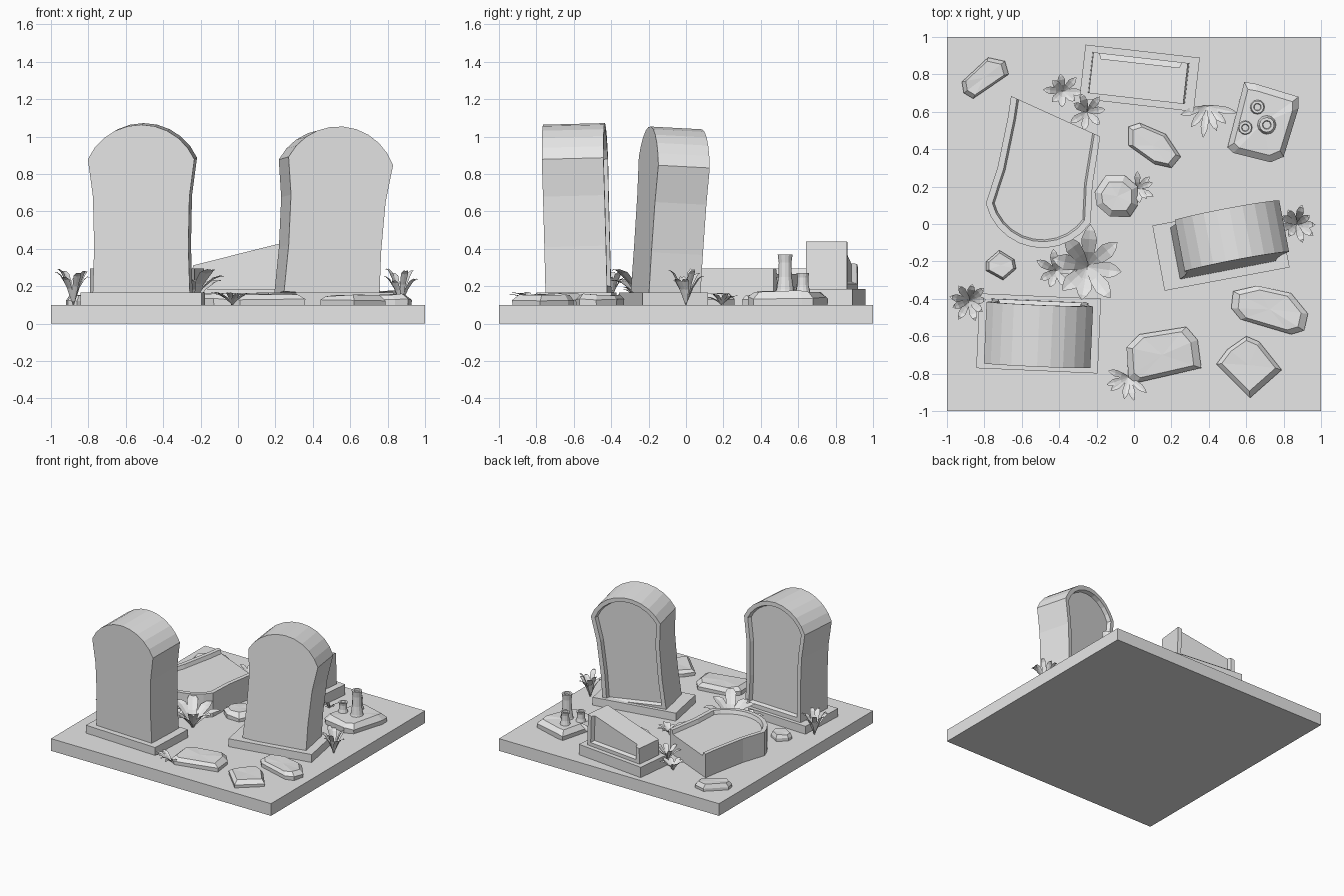
import bpy, bmesh, math, random
from mathutils import Vector

random.seed(4)
cube = bpy.data.objects.get("Cube")
if cube:
    bpy.data.objects.remove(cube, do_unlink=True)

GREY = (0.8, 0.8, 0.8, 1)
stone_grey = bpy.data.materials.new("stone_grey")
stone_grey.use_nodes = True
stone_grey.diffuse_color = GREY
stone_grey.node_tree.nodes["Principled BSDF"].inputs["Base Color"].default_value = GREY

GROUND = 0.1


def finish(bm, name, location=(0, 0, 0), degrees=(0, 0, 0), recalc=True):
    if recalc:
        bmesh.ops.recalc_face_normals(bm, faces=bm.faces)
    mesh = bpy.data.meshes.new(name)
    bm.to_mesh(mesh)
    bm.free()
    mesh.materials.append(stone_grey)
    obj = bpy.data.objects.new(name, mesh)
    obj.location = location
    obj.rotation_euler = [math.radians(d) for d in degrees]
    bpy.context.collection.objects.link(obj)
    return obj


def block(name, center, size, turn=0):
    bm = bmesh.new()
    bmesh.ops.create_cube(bm, size=1)
    bmesh.ops.scale(bm, vec=size, verts=bm.verts)
    finish(bm, name, center, (0, 0, turn))


def headstone(name, depth, location, degrees, keep=None):
    """Arched slab with a framed recess on +y; keep selects a broken half."""
    shoulder, rise, wide = 0.72, 0.185, 0.285
    radius = (wide ** 2 + rise ** 2) / (2 * rise)
    sweep = math.asin(wide / radius)
    half = [(0.26, 0), (0.252, 0.25), (0.258, 0.52)]
    arch = []
    for i in range(11):
        a = sweep * (1 - i / 5)
        arch.append((radius * math.sin(a), shoulder + rise - radius + radius * math.cos(a)))
    outline = half + arch + [(-x, z) for x, z in reversed(half)]

    bm = bmesh.new()
    front = bm.faces.new([bm.verts.new((x, -depth / 2, z)) for x, z in outline])
    grown = bmesh.ops.extrude_face_region(bm, geom=[front])["geom"]
    bmesh.ops.translate(bm, vec=(0, depth, 0),
                        verts=[v for v in grown if isinstance(v, bmesh.types.BMVert)])
    back = next(f for f in grown if isinstance(f, bmesh.types.BMFace))
    bmesh.ops.recalc_face_normals(bm, faces=bm.faces)
    # frame, then the sunken panel
    bmesh.ops.inset_region(bm, faces=[back], thickness=0.033, use_even_offset=True)
    bmesh.ops.inset_region(bm, faces=[back], thickness=0.01, depth=-0.03, use_even_offset=True)
    if keep:
        cut = bmesh.ops.bisect_plane(
            bm, geom=bm.verts[:] + bm.edges[:] + bm.faces[:],
            plane_co=(0, 0, 0.195), plane_no=(-0.25, 0, 1),
            clear_outer=keep == "lower", clear_inner=keep == "upper")
        rim = [e for e in cut["geom_cut"] if isinstance(e, bmesh.types.BMEdge)]
        bmesh.ops.contextual_create(bm, geom=rim)
    finish(bm, name, location, degrees)


def rock(name, height, outline, bevel=0.82):
    """Flat-topped stone from a footprint given in hundredths."""
    points = [Vector((x / 100, y / 100, 0)) for x, y in outline]
    middle = sum(points, Vector()) / len(points)
    bm = bmesh.new()
    rings = []
    for scale, level in ((0.98, -0.02), (1, 0.5 * height), (bevel, height)):
        ring = []
        for p in points:
            q = (p - middle) * scale
            wobble = random.uniform(-0.1, 0.1) * height if level > 0 else 0
            ring.append(bm.verts.new((q.x, q.y, level + wobble)))
        rings.append(ring)
    n = len(points)
    for low, high in zip(rings, rings[1:]):
        for i in range(n):
            j = (i + 1) % n
            bm.faces.new((low[i], low[j], high[j], high[i]))
    bm.faces.new(rings[0])
    top = bm.faces.new(rings[-1])
    bmesh.ops.poke(bm, faces=[top])
    finish(bm, name, (middle.x, middle.y, GROUND))


def candle(name, x, y, top, radius):
    """Lathed stub with a melted foot and a dished top."""
    base = 0.15
    tall = top - base
    profile = [(1.45, 0), (1.15, 0.15 * tall), (0.9, 0.45 * tall), (0.85, 0.8 * tall),
               (1, tall), (0.6, tall), (0.5, tall - 0.012), (0, tall - 0.012)]
    bm = bmesh.new()
    verts = [bm.verts.new((r * radius, 0, z)) for r, z in profile]
    edges = [bm.edges.new(pair) for pair in zip(verts, verts[1:])]
    bmesh.ops.spin(bm, geom=verts + edges, cent=(0, 0, 0), axis=(0, 0, 1),
                   angle=math.tau, steps=12, use_merge=True)
    bmesh.ops.remove_doubles(bm, verts=bm.verts, dist=0.0005)
    finish(bm, name, (x, y, base))


def plant(name, x, y, leaves, reach, height, width, start=0, span=360):
    """Rosette of arching folded leaves."""
    bm = bmesh.new()
    for k in range(leaves):
        angle = math.radians(start + span * k / leaves) + random.uniform(-0.15, 0.15)
        length = reach * random.uniform(0.8, 1.1)
        lift = height * random.uniform(0.65, 1)
        out = Vector((math.cos(angle), math.sin(angle), 0))
        side = Vector((-out.y, out.x, 0))
        rows = []
        for t, w in ((0, 0.25), (0.35, 0.8), (0.65, 1), (0.85, 0.6)):
            spine = out * length * t + Vector((0, 0, lift * t * (2 - t)))
            edge = Vector((0, 0, 0.2 * width * w))
            rows.append([bm.verts.new(p) for p in (
                spine - side * width * w + edge, spine, spine + side * width * w + edge)])
        tip = bm.verts.new(out * length + Vector((0, 0, lift * 0.97)))
        for low, high in zip(rows, rows[1:]):
            for i in (0, 1):
                bm.faces.new((low[i], high[i], high[i + 1], low[i + 1]))
        for i in (0, 1):
            bm.faces.new((rows[-1][i], tip, rows[-1][i + 1]))
    bmesh.ops.reverse_faces(bm, faces=[f for f in bm.faces if f.normal.z < 0])
    for f in bm.faces:
        f.normal_update()
        if f.normal.z < 0:
            f.normal_flip()
    finish(bm, name, (x, y, GROUND), recalc=False)


# ground slab and plinths
block("ground_slab", (0, 0, 0.05), (2, 2, 0.1))
block("left_plinth", (-0.51, -0.585, 0.125), (0.65, 0.4, 0.08), -2.5)
block("right_plinth", (0.465, -0.12, 0.125), (0.68, 0.355, 0.08), 10.6)
block("broken_plinth", (0.03, 0.78, 0.135), (0.615, 0.29, 0.1), -6.5)

# headstones: two standing, one snapped in half with its top lying flat
headstone("left_headstone", 0.33, (-0.51, -0.575, 0.163), (1.5, 0, -2.5))
headstone("right_headstone", 0.28, (0.475, -0.11, 0.145), (-3, 4.5, 10.6))
headstone("broken_headstone_stub", 0.22, (0.025, 0.78, 0.18), (0, 0, -6.5), "lower")
headstone("fallen_headstone_top", 0.22, (-0.382, 0.767, 0.185), (90, 0, -10.4), "upper")

# scattered rocks
rock("back_left_rock", 0.05, [(-92, 76), (-78, 89), (-69, 87), (-67, 80), (-86, 67), (-91, 70)])
rock("middle_rock", 0.05, [(-3, 52), (3, 54), (17, 48), (25, 36), (20, 30), (11, 32), (-3, 42)])
rock("round_rock", 0.06, [(-21, 17), (-15, 26), (-5, 26), (2, 20), (2, 10), (-2, 4),
                          (-13, 4), (-20, 10)], 0.7)
rock("small_rock", 0.05, [(-79, -20), (-72, -14), (-64, -19), (-63, -24), (-70, -30), (-79, -25)])
rock("front_rock", 0.06, [(-4, -66), (3, -59), (28, -55), (34, -62), (36, -77), (1, -85), (-3, -82)])
rock("corner_rock", 0.05, [(44, -75), (50, -67), (60, -60), (67, -63), (79, -78), (62, -93)])
rock("right_rock", 0.055, [(52, -45), (53, -36), (66, -33), (84, -37), (93, -48), (91, -57),
                           (84, -59), (57, -51)])
rock("candle_rock", 0.075, [(50, 41), (59, 76), (65, 75), (88, 68), (88, 62), (80, 36),
                            (73, 33), (53, 38)])

# candles
candle("tall_candle", 0.71, 0.53, 0.37, 0.04)
candle("back_candle", 0.66, 0.625, 0.27, 0.034)
candle("short_candle", 0.595, 0.515, 0.25, 0.034)

# plants
plant("back_plant", -0.38, 0.71, 8, 0.1, 0.1, 0.02)
plant("back_small_plant", -0.25, 0.6, 7, 0.1, 0.12, 0.02)
plant("candle_side_plant", 0.39, 0.63, 6, 0.17, 0.1, 0.02, 195, 180)
plant("rock_plant", 0.02, 0.19, 6, 0.09, 0.06, 0.016, -90, 210)
plant("broad_leaf_plant", -0.25, -0.23, 8, 0.22, 0.2, 0.042, -100)
plant("middle_plant", -0.42, -0.25, 7, 0.11, 0.1, 0.022)
plant("left_plant", -0.88, -0.41, 9, 0.11, 0.2, 0.02)
plant("right_plant", 0.87, 0.0, 9, 0.1, 0.2, 0.02)
plant("front_plant", -0.03, -0.82, 6, 0.12, 0.07, 0.018, 160, 190)
